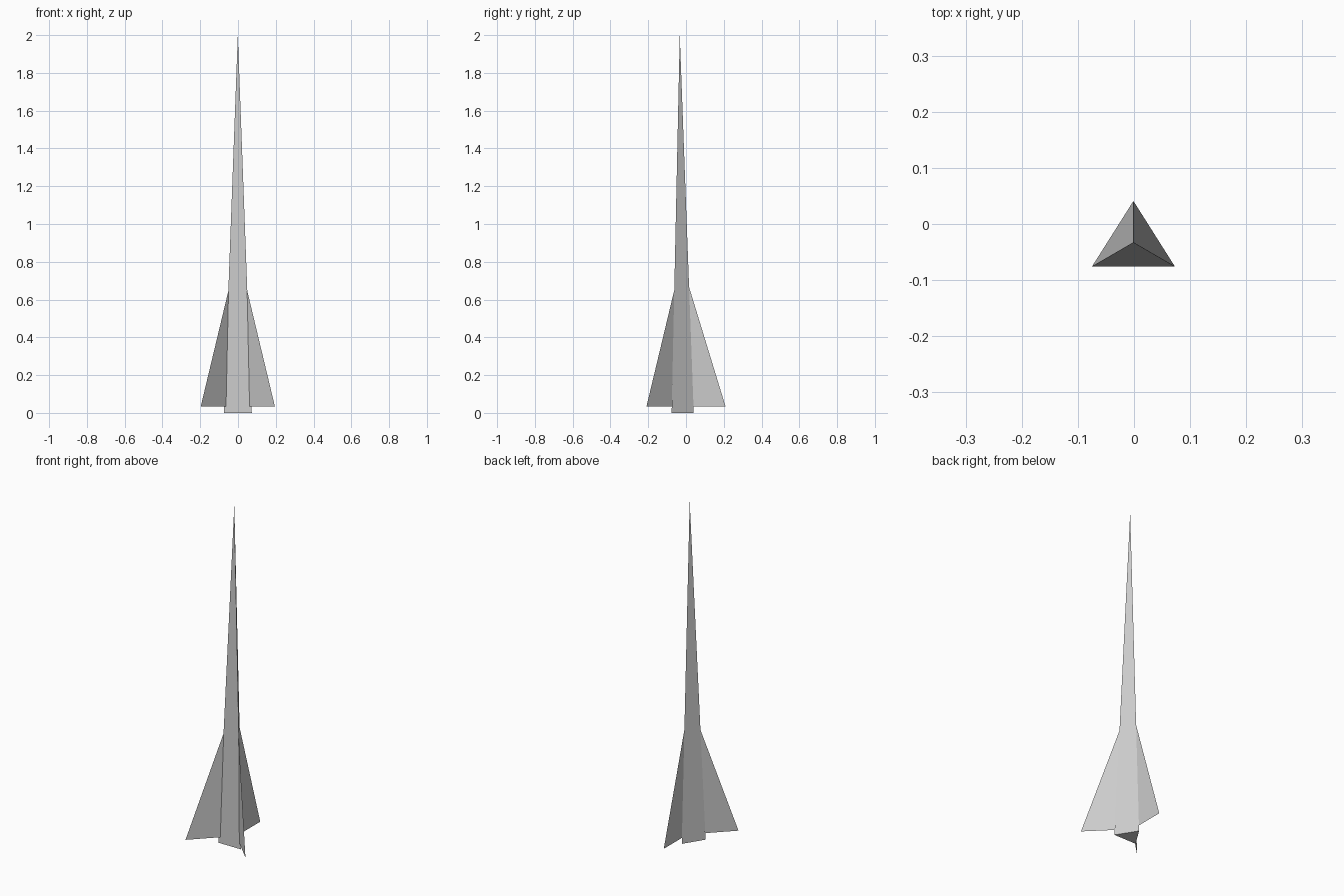
import bpy

if "Cube" in bpy.data.objects:
    bpy.data.objects.remove(bpy.data.objects["Cube"])


def add_mesh(name, verts, faces):
    mesh = bpy.data.meshes.new(name)
    mesh.from_pydata(verts, [], faces)
    mesh.update()
    obj = bpy.data.objects.new(name, mesh)
    bpy.context.collection.objects.link(obj)
    return obj


CX = -0.001

# Body: slender three-sided spike with a closed base
base = [(CX - 0.074, -0.076, 0), (CX + 0.074, -0.076, 0), (CX, 0.041, 0)]
tip = (CX, -0.033, 2.0)
add_mesh("body", base + [tip], [(2, 1, 0), (0, 1, 3), (1, 2, 3), (2, 0, 3)])


# Fins: single flat triangles, rooted along the three body edges
def add_fin(name, root, outer, top, bottom=0.035):
    verts = [(*root, top), (*root, bottom), (*outer, bottom)]
    add_mesh(name, verts, [(0, 1, 2)])


for name, side in (("left_fin", -1), ("right_fin", 1)):
    add_fin(name, (CX + side * 0.049, -0.062), (CX + side * 0.196, -0.209), 0.65)
add_fin("rear_fin", (CX, 0.015), (CX, 0.209), 0.67)
